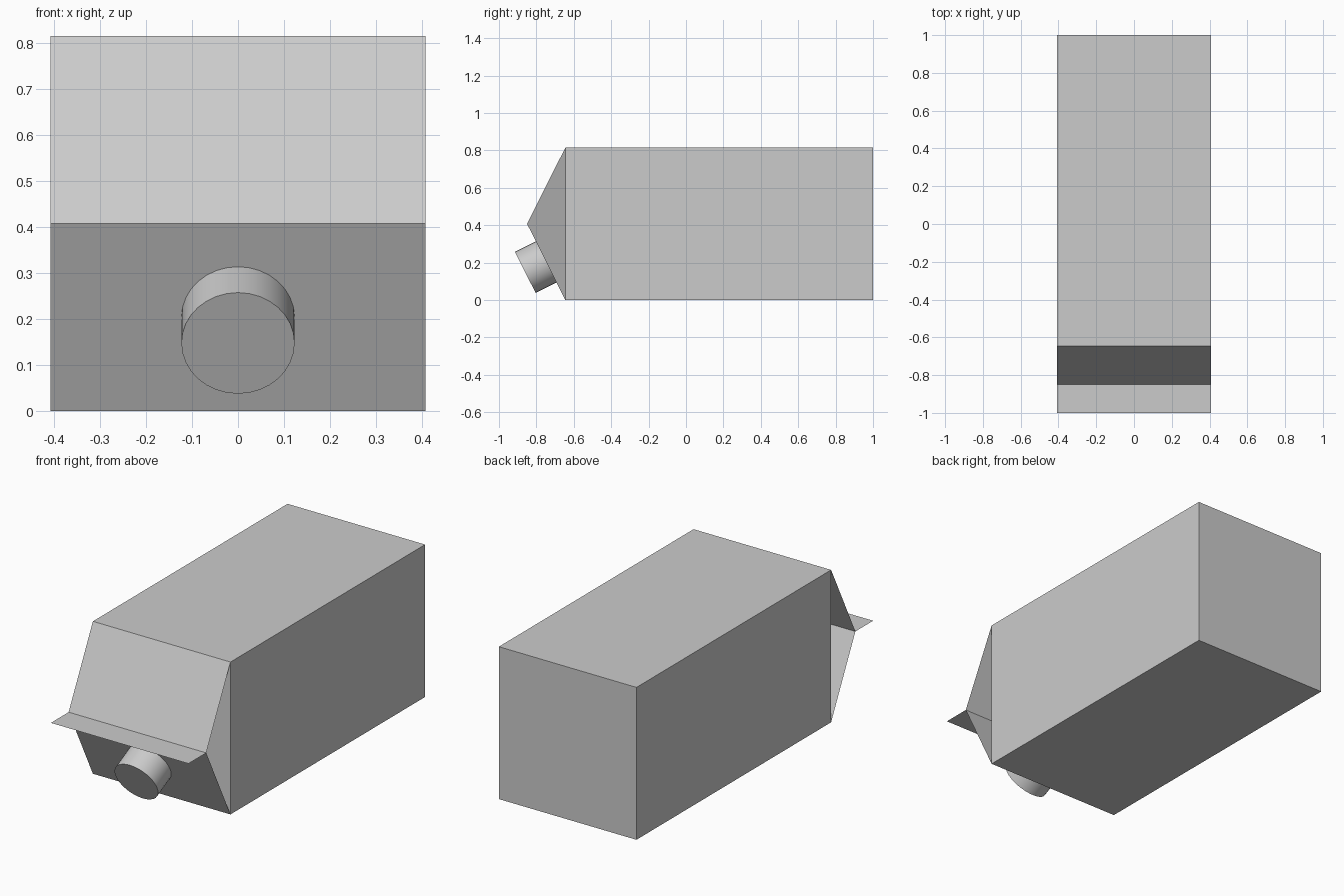
import bpy, bmesh
from mathutils import Vector

if "Cube" in bpy.data.objects:
    bpy.data.objects.remove(bpy.data.objects["Cube"])

W, H = 0.407, 0.815            # half width, height
BACK, FRONT, RIDGE, TIP = 1.0, -0.645, -0.85, -1.0
MID = H / 2


def add_mesh(name, verts, faces):
    mesh = bpy.data.meshes.new(name)
    mesh.from_pydata(verts, [], faces)
    obj = bpy.data.objects.new(name, mesh)
    bpy.context.collection.objects.link(obj)
    return obj


# Carton body: box open at the front
add_mesh("carton_body",
         [(x, y, z) for y in (FRONT, BACK) for z in (0, H) for x in (-W, W)],
         [(0, 4, 5, 1), (2, 3, 7, 6), (0, 2, 6, 4), (1, 5, 7, 3), (4, 6, 7, 5)])

# Gable: two slopes meeting at the ridge, sides folded in to the middle
add_mesh("gable_top",
         [(-W, FRONT, 0), (W, FRONT, 0), (-W, FRONT, H), (W, FRONT, H),
          (-W, RIDGE, MID), (W, RIDGE, MID), (0, RIDGE, MID)],
         [(0, 1, 5, 6, 4), (4, 6, 5, 3, 2), (0, 6, 2), (1, 3, 6)])

# Thin sealed fin in front of the ridge
add_mesh("sealed_fin",
         [(-W, TIP, MID), (W, TIP, MID), (W, RIDGE, MID), (-W, RIDGE, MID)],
         [(0, 1, 2, 3)])

# Round cap standing square on the middle of the lower slope
axis = Vector((0, -MID, RIDGE - FRONT)).normalized()
base = Vector((0, (FRONT + RIDGE) / 2, MID / 2))
length = 0.125
bpy.ops.mesh.primitive_cylinder_add(
    vertices=32, radius=0.123, depth=length,
    location=base + axis * length / 2,
    rotation=axis.to_track_quat('Z', 'X').to_euler())
cap = bpy.context.object
cap.name = "screw_cap"
bpy.ops.object.shade_smooth_by_angle()
